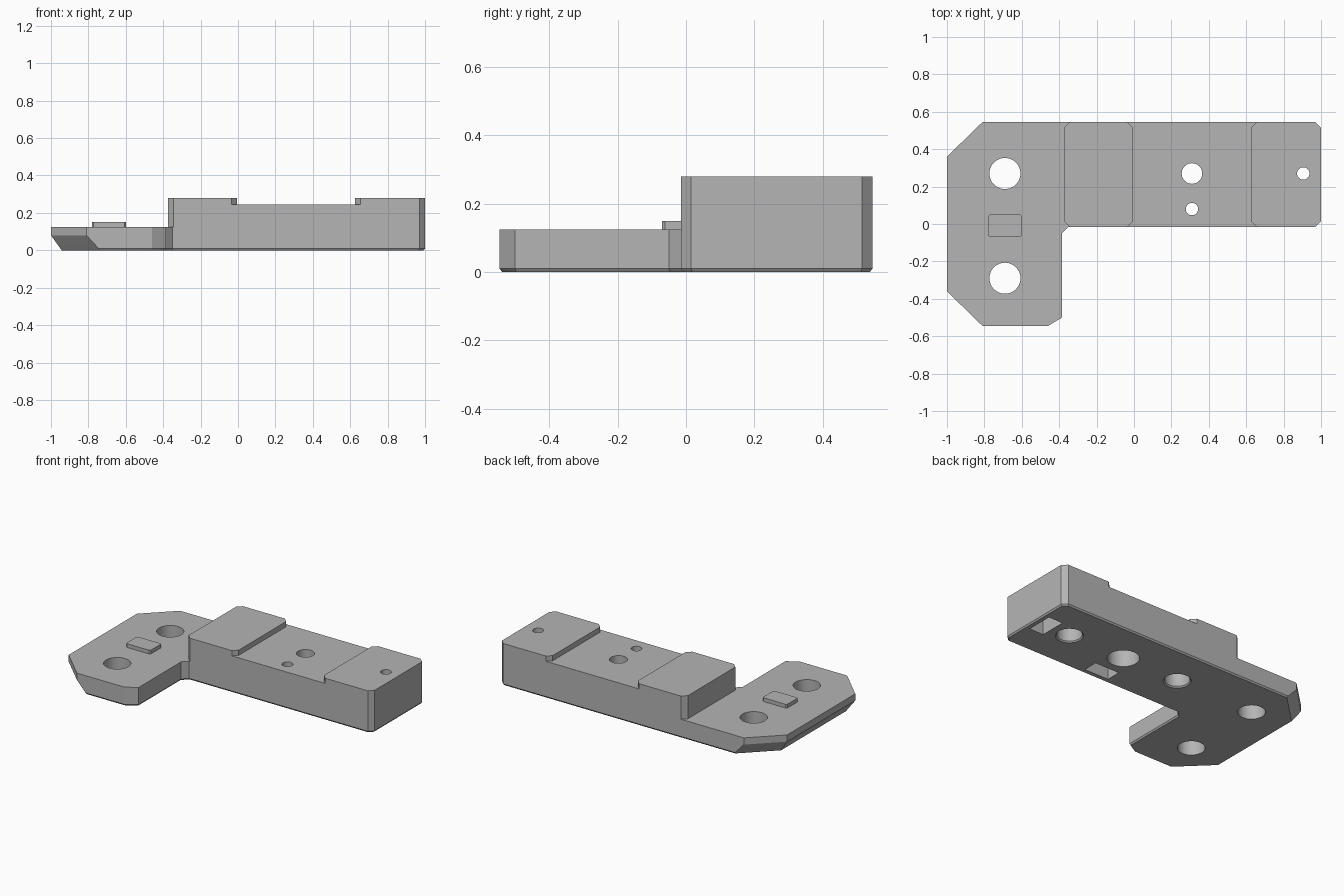
import bpy, bmesh, math

cube = bpy.data.objects.get("Cube")
if cube:
    bpy.data.objects.remove(cube)

grey = bpy.data.materials.new("plain grey")
grey.use_nodes = True
COLOR = (0.46, 0.46, 0.46, 1)
grey.diffuse_color = COLOR
grey.node_tree.nodes["Principled BSDF"].inputs["Base Color"].default_value = COLOR


def add_object(name, bm):
    bmesh.ops.recalc_face_normals(bm, faces=bm.faces)
    mesh = bpy.data.meshes.new(name)
    bm.to_mesh(mesh)
    bm.free()
    mesh.materials.append(grey)
    obj = bpy.data.objects.new(name, mesh)
    bpy.context.collection.objects.link(obj)
    return obj


def loft(name, levels, edge=0):
    """Stack (outline, height) levels into a solid, with an optional bottom chamfer."""
    bm = bmesh.new()
    rings = [[bm.verts.new((x, y, z)) for x, y in outline] for outline, z in levels]
    bottom = bm.faces.new(rings[0][::-1])
    bm.faces.new(rings[-1])
    for low, high in zip(rings, rings[1:]):
        for i in range(len(low)):
            j = (i + 1) % len(low)
            bm.faces.new((low[i], low[j], high[j], high[i]))
    if edge:
        bmesh.ops.recalc_face_normals(bm, faces=bm.faces)
        bmesh.ops.inset_region(bm, faces=[bottom], thickness=edge)
        for v in bottom.verts:
            v.co.z = 0
    return add_object(name, bm)


def rect(x0, x1, y0, y1, c):
    """Rectangle outline with cut corners."""
    return [(x0 + c, y0), (x1 - c, y0), (x1, y0 + c), (x1, y1 - c),
            (x1 - c, y1), (x0 + c, y1), (x0, y1 - c), (x0, y0 + c)]


def circle(x, y, r, n=40):
    return [(x + r * math.cos(math.tau * i / n), y + r * math.sin(math.tau * i / n))
            for i in range(n)]


def combine(target, tool, operation):
    """Apply a boolean and discard the tool."""
    tool.hide_render = True
    mod = target.modifiers.new("boolean", 'BOOLEAN')
    mod.operation = operation
    mod.solver = 'EXACT'
    mod.object = tool
    bpy.context.view_layer.objects.active = target
    bpy.ops.object.modifier_apply(modifier=mod.name)
    bpy.data.objects.remove(tool)


FRONT, BACK, FLOOR, PLATE, DECK, PAD = -0.015, 0.545, 0.01, 0.125, 0.245, 0.28

# L-shaped plate; its outer foot side is undercut towards the floor
right_side = [(-0.46, -BACK), (-0.385, -0.5), (-0.385, -0.05), (-0.35, FRONT),
              (0.97, FRONT), (1, 0.015), (1, 0.515), (0.97, BACK)]
full = [(-0.81, -BACK)] + right_side + [(-0.81, BACK), (-1, 0.36), (-1, -0.36)]
under = [(-0.745, -BACK)] + right_side + [(-0.745, BACK), (-0.95, 0.345), (-0.95, -0.345)]
bracket = loft("mounting_bracket", [(under, FLOOR), (full, 0.08), (full, PLATE)], edge=0.008)

# Raised block with a pad at each end
combine(bracket, loft("deck", [(rect(-0.375, 1, FRONT, BACK, 0.03), PLATE),
                               (rect(-0.375, 1, FRONT, BACK, 0.03), DECK)]), 'UNION')
for x0, x1 in ((-0.375, -0.005), (0.625, 1)):
    outline = rect(x0, x1, FRONT, BACK, 0.03)
    combine(bracket, loft("pad", [(outline, DECK), (outline, PAD)]), 'UNION')

# Round holes: x, y, radius, bottom, top
holes = [
    (-0.69, 0.27, 0.083, -0.1, 0.4),
    (-0.69, -0.29, 0.083, -0.1, 0.4),
    (0.31, 0.27, 0.055, -0.1, 0.4),
    (0.31, 0.27, 0.097, -0.1, 0.15),
    (0.31, 0.08, 0.033, -0.1, 0.4),
    (0.905, 0.27, 0.033, -0.1, 0.4),
    (-0.11, 0.27, 0.077, -0.1, 0.15),
    (0.73, 0.27, 0.077, -0.1, 0.15),
]
for x, y, r, z0, z1 in holes:
    ring = circle(x, y, r)
    combine(bracket, loft("hole_cutter", [(ring, z0), (ring, z1)]), 'DIFFERENCE')

# Flared mouths of the underside sockets
for x in (-0.11, 0.73):
    cutter = loft("mouth_cutter", [(circle(x, 0.27, 0.095), -0.01),
                                   (circle(x, 0.27, 0.07), 0.015)])
    combine(bracket, cutter, 'DIFFERENCE')

# Rectangular pockets under the small holes
for x0, x1, y0, y1 in ((0.86, 0.965, 0.18, 0.36), (0.22, 0.4, 0.02, 0.12)):
    box = [(x0, y0), (x1, y0), (x1, y1), (x0, y1)]
    combine(bracket, loft("pocket_cutter", [(box, -0.1), (box, 0.14)]), 'DIFFERENCE')

# Locating key on the foot
key = rect(-0.78, -0.6, -0.07, 0.05, 0.008)
combine(bracket, loft("locating_key", [(key, 0.1), (key, 0.15)]), 'UNION')

bpy.ops.object.select_all(action='DESELECT')
bracket.select_set(True)
bpy.context.view_layer.objects.active = bracket
bpy.ops.object.shade_smooth_by_angle(angle=math.radians(25))
